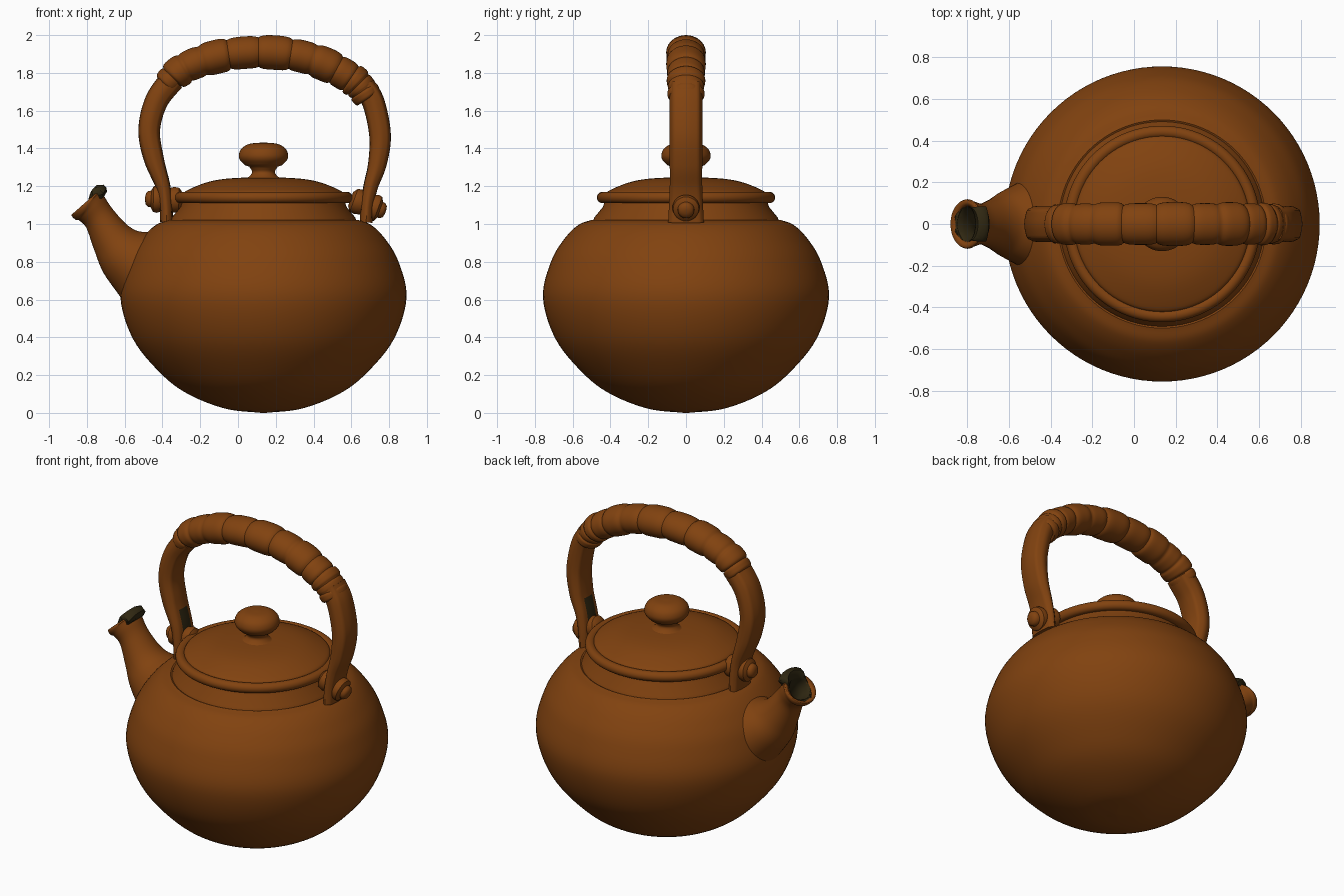
import bpy, bmesh, math
from mathutils import Vector, Matrix

cube = bpy.data.objects.get("Cube")
if cube:
    bpy.data.objects.remove(cube)

CX = 0.135  # axis of the pot


def material(name, colour):
    m = bpy.data.materials.new(name)
    m.use_nodes = True
    m.diffuse_color = colour
    bsdf = next(n for n in m.node_tree.nodes if n.type == 'BSDF_PRINCIPLED')
    bsdf.inputs["Base Color"].default_value = colour
    bsdf.inputs["Roughness"].default_value = 0.7
    return m


CLAY = material("brown clay", (0.22, 0.055, 0.005, 1))
DARK = material("dark hollow", (0.03, 0.021, 0.006, 1))


def spline(points, steps):
    """Smooth curve through points of any dimension."""
    pts = [Vector(p) for p in points]
    pts = [2 * pts[0] - pts[1]] + pts + [2 * pts[-1] - pts[-2]]
    out = []
    for a, b, c, d in zip(pts, pts[1:], pts[2:], pts[3:]):
        for i in range(steps):
            t = i / steps
            out.append(0.5 * (2 * b + (c - a) * t + (2 * a - 5 * b + 4 * c - d) * t * t
                              + (3 * b - a - 3 * c + d) * t ** 3))
    return out + [pts[-2]]


def build(name, rings, caps=True, angle=40):
    """Bridge rings of coordinates into one smooth object."""
    bm = bmesh.new()
    loops = [[bm.verts.new(p) for p in ring] for ring in rings]
    n = len(loops[0])
    for a, b in zip(loops, loops[1:]):
        for i in range(n):
            j = (i + 1) % n
            bm.faces.new((a[i], a[j], b[j], b[i]))
    if caps:
        bm.faces.new(loops[0])
        bm.faces.new(loops[-1])
    bmesh.ops.recalc_face_normals(bm, faces=bm.faces)
    mesh = bpy.data.meshes.new(name)
    bm.to_mesh(mesh)
    bm.free()
    obj = bpy.data.objects.new(name, mesh)
    bpy.context.collection.objects.link(obj)
    mesh.materials.append(CLAY)
    mesh.materials.append(DARK)
    bpy.ops.object.select_all(action='DESELECT')
    obj.select_set(True)
    bpy.context.view_layer.objects.active = obj
    bpy.ops.object.shade_smooth_by_angle(angle=math.radians(angle))
    return obj


def lathe(name, profile, matrix=None, n=96):
    """Spin (radius, height) pairs around z."""
    matrix = matrix or Matrix.Translation((CX, 0, 0))
    turns = [math.tau * i / n for i in range(n)]
    return build(name, [[matrix @ Vector((r * math.cos(t), r * math.sin(t), z)) for t in turns]
                        for r, z in profile])


def sweep(name, path, caps=True, n=32, ribs=0.0, square=1.0):
    """Sweep ovals along (x, z, half thickness, half depth) stations."""
    rings = []
    for k, p in enumerate(path):
        tangent = path[min(k + 1, len(path) - 1)] - path[max(k - 1, 0)]
        normal = Vector((-tangent[1], 0, tangent[0])).normalized()
        ring = []
        for i in range(n):
            t = math.tau * i / n
            c, s = math.cos(t), math.sin(t)
            swell = 1 + ribs * math.cos(8 * t)
            across = math.copysign(abs(c) ** square, c) * p[2] * swell
            depth = math.copysign(abs(s) ** square, s) * p[3] * swell
            ring.append(Vector((p[0], 0, p[1])) + normal * across + Vector((0, depth, 0)))
        rings.append(ring)
    return build(name, rings, caps)


# Pot body with its sloping collar
belly = spline([(0.01, 0.0), (0.2, 0.022), (0.4, 0.1), (0.545, 0.21), (0.69, 0.39), (0.757, 0.61),
                (0.715, 0.8), (0.645, 0.92), (0.57, 0.995), (0.5, 1.022)], 6)
collar = [Vector(p) for p in ((0.492, 1.018), (0.485, 1.035), (0.44, 1.09), (0.43, 1.12), (0.01, 1.12))]
lathe("pot_body", belly + collar)

# Lid: rounded bead, shallow groove, low dome
bead = [(0.442 + 0.03 * math.cos(a), 1.14 + 0.03 * math.sin(a))
        for a in (math.pi * (i / 12 - 0.55) for i in range(17))]
dome = spline([(0.425, 1.158), (0.405, 1.178), (0.32, 1.214), (0.24, 1.234), (0.14, 1.244), (0.01, 1.247)], 5)
lathe("lid", [(0.01, 1.11)] + bead + [tuple(p) for p in dome])

# Lid knob on a flared neck
neck = spline([(0.1, 1.24), (0.078, 1.25), (0.06, 1.275), (0.075, 1.303)], 4)
ball = spline([(0.1, 1.312), (0.125, 1.34), (0.13, 1.368), (0.115, 1.4), (0.075, 1.424), (0.01, 1.431)], 5)
lathe("lid_knob", neck + ball, n=48)

# Hollow spout widening into the body
spout = sweep("spout", spline([(-0.38, 0.69, 0.25, 0.26), (-0.49, 0.765, 0.21, 0.225),
                               (-0.595, 0.838, 0.158, 0.17), (-0.662, 0.915, 0.115, 0.125),
                               (-0.73, 1.025, 0.086, 0.098), (-0.775, 1.082, 0.092, 0.108),
                               (-0.798, 1.103, 0.102, 0.119), (-0.808, 1.114, 0.098, 0.114)], 6),
              caps=False, n=48)
wall = spout.modifiers.new("wall", 'SOLIDIFY')
wall.thickness = 0.034
wall.offset = -1
wall.material_offset = 1

# Handle legs, ribbed lengthwise, with dark inner pads near the pins
left_leg = [(-0.378, 1.012, 0.033, 0.092), (-0.382, 1.1, 0.034, 0.088), (-0.397, 1.2, 0.038, 0.084),
            (-0.447, 1.35, 0.052, 0.084), (-0.47, 1.5, 0.056, 0.084), (-0.432, 1.65, 0.06, 0.084),
            (-0.35, 1.765, 0.065, 0.084)]
right_leg = [(0.678, 1.008, 0.033, 0.092), (0.684, 1.1, 0.034, 0.088), (0.703, 1.2, 0.038, 0.084),
             (0.738, 1.32, 0.048, 0.084), (0.752, 1.47, 0.056, 0.084), (0.718, 1.64, 0.058, 0.084),
             (0.665, 1.73, 0.062, 0.084)]
for name, leg in (("left_handle_leg", right_leg), ("right_handle_leg", left_leg)):
    obj = sweep(name, spline(leg, 8), ribs=0.025, square=0.75)
    inward = -1 if leg is right_leg else 1
    for f in obj.data.polygons:
        if f.normal.x * inward > 0.7 and 1.14 < f.center.z < 1.3 and abs(f.center.y) < 0.045:
            f.material_index = 1

# Grip wound in overlapping bands
arch = spline([(-0.385, 1.735), (-0.32, 1.8), (-0.22, 1.853), (-0.06, 1.896), (0.12, 1.91), (0.3, 1.895),
               (0.45, 1.85), (0.58, 1.782), (0.645, 1.73), (0.69, 1.665)], 16)
edges = [0, 0.07, 0.16, 0.25, 0.34, 0.44, 0.54, 0.63, 0.72, 0.8, 0.87, 0.93, 1]
stations = []
for k, p in enumerate(arch):
    u = k / (len(arch) - 1)
    band = max(i for i in range(len(edges) - 1) if edges[i] <= u)
    v = (u - edges[band]) / (edges[band + 1] - edges[band])
    swell = 0.01 * (1 - abs(2 * v - 1) ** 4) + 0.005 * (band % 2)
    taper = 0.015 * abs(2 * u - 1) ** 3
    stations.append(Vector((p[0], p[1], 0.076 + swell - taper, 0.09 + swell - taper * 0.6)))
sweep("wrapped_grip", stations, n=40)

# Pins through the feet of the handle: inner washer, outer washer, domed button
inner = [(0.01, -0.095), (0.04, -0.093), (0.064, -0.075), (0.068, -0.05), (0.06, -0.02), (0.03, 0)]
outer = [(0.03, 0), (0.066, 0.022), (0.072, 0.04), (0.068, 0.06), (0.05, 0.07), (0.044, 0.072),
         (0.042, 0.088), (0.03, 0.1), (0.01, 0.104)]
for name, x, z, tilt in (("left_pin", 0.684, 1.1, 110), ("right_pin", -0.388, 1.13, -88)):
    place = Matrix.Translation((x, 0, z)) @ Matrix.Rotation(math.radians(tilt), 4, 'Y')
    lathe(name, inner + outer, place, n=32)
